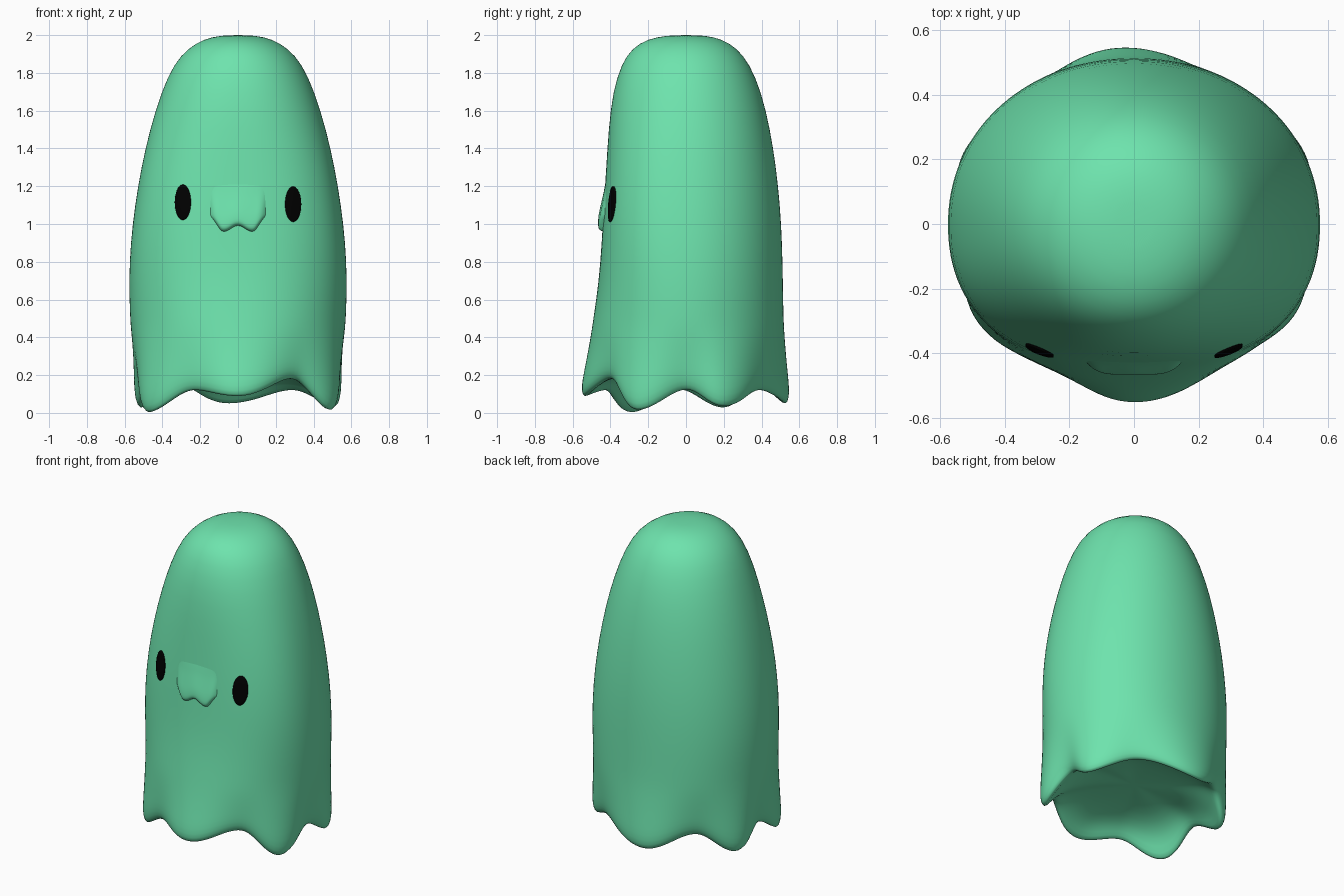
import bpy, bmesh, math

if "Cube" in bpy.data.objects:
    bpy.data.objects.remove(bpy.data.objects["Cube"])

def material(name, rgb):
    m = bpy.data.materials.new(name)
    m.diffuse_color = (*rgb, 1)
    m.use_nodes = True
    m.node_tree.nodes["Principled BSDF"].inputs["Base Color"].default_value = m.diffuse_color
    return m

green = material("mint green", (0.155, 0.77, 0.42))
black = material("black", (0.0, 0.0, 0.0))

# Body profile: height, half width, front depth, back depth, front and back roundness exponents
PROFILE = [
    (1.998, .09, .10, .10, 2.0, 2.0), (1.98, .18, .205, .19, 2.0, 2.0), (1.93, .265, .285, .27, 2.05, 2.0),
    (1.85, .338, .341, .336, 2.1, 2.0), (1.7, .406, .388, .399, 2.15, 2.02), (1.5, .467, .41, .446, 2.25, 2.05),
    (1.3, .512, .422, .477, 2.4, 2.05), (1.1, .546, .435, .498, 2.45, 2.07), (.9, .569, .446, .509, 2.4, 2.08),
    (.7, .578, .461, .513, 2.25, 2.08), (.5, .572, .49, .516, 2.1, 2.05)]
HEM = (.55, .54, .53, 2.05, 2.05)
# Hem curve: angle from the front towards +x, height, alternating lobes and notches
SCALLOP = [(0, .09), (37, .19), (62, .012), (91, .13), (110, .033), (143, .125),
           (186, .05), (222, .16), (249, .025), (274, .13), (301, .0), (331, .125), (360, .09)]
N = 72

def lerp(a, b, t):
    return a + (b - a) * t

def radius(th, a, front, back, nf, nb):
    d, n = (front, nf) if math.cos(th) > 0 else (back, nb)
    return (abs(math.sin(th) / a) ** n + abs(math.cos(th) / d) ** n) ** (-1 / n)

def hem(th):
    """Hem height and lobe (+1) or notch (-1) amount at an angle."""
    deg = math.degrees(th)
    for i in range(len(SCALLOP) - 1):
        (a0, z0), (a1, z1) = SCALLOP[i], SCALLOP[i + 1]
        if a0 <= deg <= a1:
            w = (1 - math.cos(math.pi * (deg - a0) / (a1 - a0))) / 2
            s = 1 if i % 2 == 0 else -1
            return lerp(z0, z1, w) - .01, s * (1 - 2 * w)
    return .08, 1

def front_y(x, z):
    """Front surface of the body at x, z."""
    for p, q in zip(PROFILE, PROFILE[1:]):
        if q[0] <= z <= p[0]:
            a, f, _, n, _ = [lerp(p[i], q[i], (p[0] - z) / (p[0] - q[0])) for i in range(1, 6)]
            return -f * (1 - (abs(x) / a) ** n) ** (1 / n)

def make(name, rows, mat, closed=True, start=None, end=None, subdiv=0):
    """Skin rows of points; optional end points close the surface."""
    bm = bmesh.new()
    vs = [[bm.verts.new(p) for p in r] for r in rows]
    k = len(rows[0])
    pairs = [(i, (i + 1) % k) for i in range(k if closed else k - 1)]
    for r, s in zip(vs, vs[1:]):
        for i, j in pairs:
            bm.faces.new((r[i], r[j], s[j], s[i]))
    for pt, ring in ((start, vs[0]), (end, vs[-1])):
        if pt:
            c = bm.verts.new(pt)
            for i, j in pairs:
                bm.faces.new((c, ring[i], ring[j]))
    bmesh.ops.recalc_face_normals(bm, faces=bm.faces)
    if not start:  # open front pieces must face forwards
        bm.normal_update()
        if sum(f.normal.y for f in bm.faces) > 0:
            bmesh.ops.reverse_faces(bm, faces=bm.faces)
    for f in bm.faces:
        f.smooth = True
    me = bpy.data.meshes.new(name)
    bm.to_mesh(me)
    bm.free()
    me.materials.append(mat)
    ob = bpy.data.objects.new(name, me)
    bpy.context.collection.objects.link(ob)
    if subdiv:
        m = ob.modifiers.new("smooth", 'SUBSURF')
        m.levels = m.render_levels = subdiv
    return ob

# Body: sheet rows, scalloped skirt and hollow underside
angles = [2 * math.pi * i / N for i in range(N)]

def point(th, r, z):
    return (r * math.sin(th), -r * math.cos(th), z)

rows = [[point(th, radius(th, *p[1:]), p[0]) for th in angles] for p in PROFILE]
last = PROFILE[-1]

def skirt(th, t, scale=1.0):
    args = [lerp(last[i + 1], HEM[i], t) for i in range(5)]
    return radius(th, *args) * (1 + .055 * hem(th)[1] * t ** 1.4) * scale

for t, s in ((.2, 1), (.4, 1), (.6, 1), (.78, 1), (.92, .988), (1, .95)):
    rows.append([point(th, skirt(th, t, s), lerp(.5, hem(th)[0], t)) for th in angles])
for s, f in ((.90, .12), (.82, .5), (.66, .8), (.4, .95)):
    rows.append([point(th, skirt(th, 1, s), lerp(hem(th)[0], .22, f)) for th in angles])
make("body", rows, green, start=(0, 0, 2.0), end=(0, 0, .22), subdiv=1)

# Muzzle: soft bump with a wavy lower lip, fading into the body above
def lip(u):
    return .985 + .015 * math.cos(2 * math.pi * u) + .05 * max(0, abs(u) - .6) / .4

rows = []
for v, off in ((-.05, -.015), (-.03, .012), (.03, .025), (.12, .026), (.25, .024),
               (.4, .018), (.55, .012), (.7, .006), (.85, .002), (1, -.003)):
    row = []
    for i in range(33):
        u = -1 + i / 16
        x, z = .148 * u, lerp(lip(u), 1.23, v)
        side = 1 - abs(u) ** lerp(6, 3, max(0, v))
        row.append((x, front_y(x, z) - lerp(-.003, off, side), z))
    rows.append(row)
make("muzzle", rows, green, closed=False, subdiv=1)

# Eyes: thin oval plates following the body
for side, name in ((-1, "left_eye"), (1, "right_eye")):
    cx, cz = .292 * side, 1.11 - .005 * side
    rows = []
    for s, off in ((1.0, -.003), (1.0, .005), (.9, .0065), (.5, .007)):
        ring = []
        for i in range(32):
            a = 2 * math.pi * i / 32
            x, z = cx + .043 * s * math.cos(a), cz + .094 * s * math.sin(a)
            ring.append((x, front_y(x, z) - off, z))
        rows.append(ring)
    make(name, rows, black, end=(cx, front_y(cx, cz) - .007, cz))
